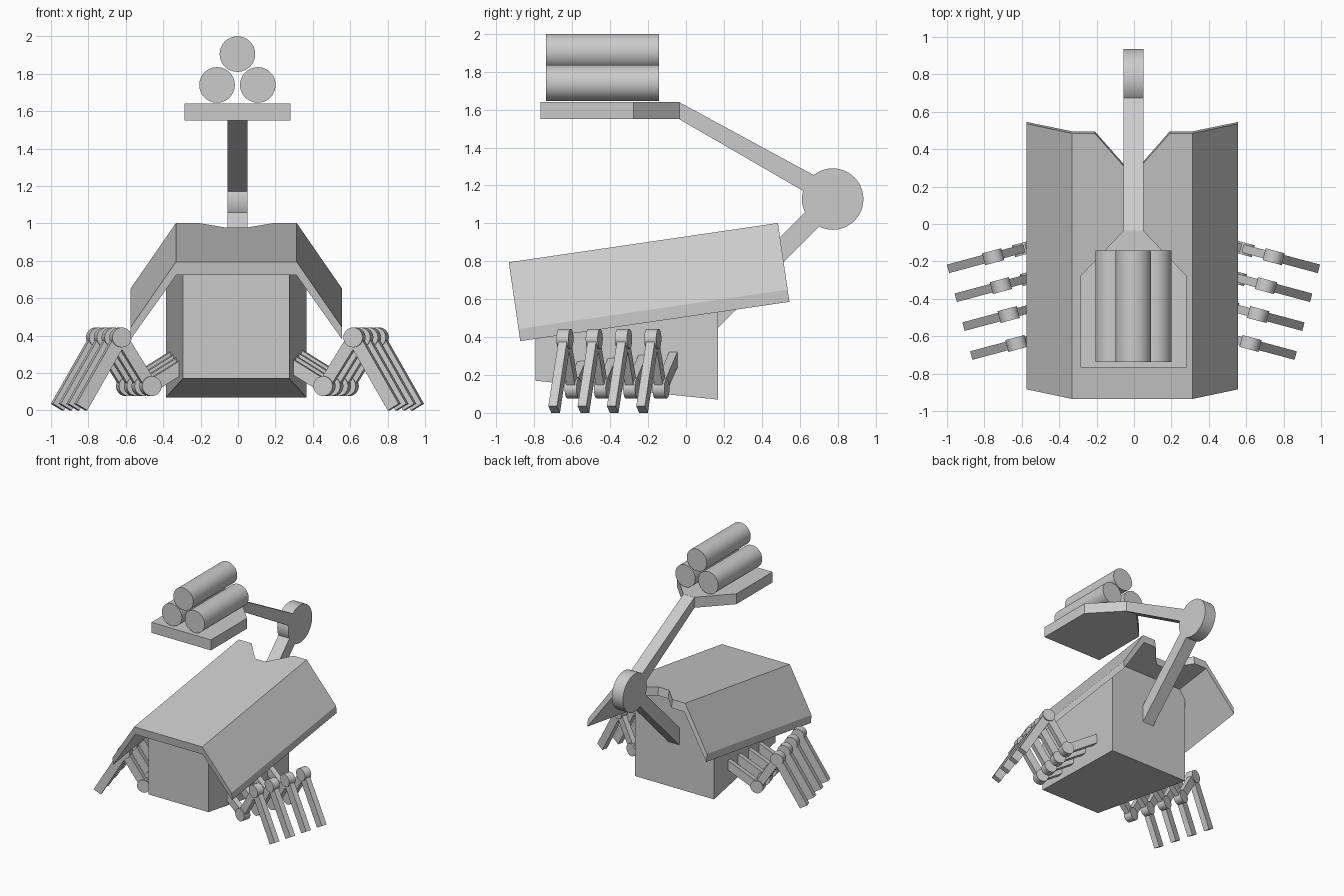
import bpy, bmesh, math
from mathutils import Matrix, Vector

if "Cube" in bpy.data.objects:
    bpy.data.objects.remove(bpy.data.objects["Cube"])


def make_object(name, bm, loc=(0, 0, 0)):
    bmesh.ops.recalc_face_normals(bm, faces=bm.faces)
    me = bpy.data.meshes.new(name)
    bm.to_mesh(me)
    bm.free()
    ob = bpy.data.objects.new(name, me)
    ob.location = loc
    bpy.context.collection.objects.link(ob)
    return ob


def prism(name, pts, depth, mat=Matrix(), loc=(0, 0, 0)):
    """Profile in local (y, z), extruded along local x, then placed by mat."""
    bm = bmesh.new()
    a, b = ([bm.verts.new(mat @ Vector((x, p, q))) for p, q in pts]
            for x in (-depth / 2, depth / 2))
    bm.faces.new(a)
    bm.faces.new(b)
    n = len(pts)
    for i in range(n):
        j = (i + 1) % n
        bm.faces.new((a[i], a[j], b[j], b[i]))
    return make_object(name, bm, loc)


def circle(cy, cz, r, n=32):
    return [(cy + r * math.cos(2 * math.pi * i / n),
             cz + r * math.sin(2 * math.pi * i / n)) for i in range(n)]


def beam(p, q, t):
    p, q = Vector(p), Vector(q)
    d = (q - p).normalized() * t / 2
    s = Vector((-d.y, d.x))
    return [p + s, q + s, q - s, p - s]


def select(ob):
    bpy.ops.object.select_all(action='DESELECT')
    ob.select_set(True)
    bpy.context.view_layer.objects.active = ob


def smooth(ob):
    select(ob)
    bpy.ops.object.shade_smooth_by_angle(angle=math.radians(35))


CX = -0.003
ACROSS = Matrix.Rotation(math.radians(-90), 4, 'Z')              # profile in x, z
FLAT = Matrix(((0, 1, 0, 0), (0, 0, 1, 0), (1, 0, 0, 0), (0, 0, 0, 1)))  # profile in x, y

# Body: wedge narrowing to the front, top tucked into the shell
bm = bmesh.new()
for s in (-1, 1):
    for x, y, z in ((.285, -.795, .17), (.285, -.795, .76), (.375, .17, .07),
                    (.375, .17, .81), (.30, .17, .91)):
        bm.verts.new((s * x, y, z))
bmesh.ops.convex_hull(bm, input=bm.verts)
bmesh.ops.dissolve_limit(bm, angle_limit=0.01, verts=bm.verts, edges=bm.edges)
make_object("body", bm, (-.01, 0, 0))

# Shell: folded sheet, tilted up to the rear, with a notch for the arm
tilt = Matrix.Translation((-.009, -.225, .898)) @ Matrix.Rotation(math.radians(8.3), 4, 'X')
half = [(.323, 0), (.566, -.355), (.566, -.42), (.32, -.07)]
shell = prism("shell", half + [(-x, z) for x, z in reversed(half)], 1.435, tilt @ ACROSS)
notch = prism("notch_cutter", [(.05, .545), (.272, .80), (-.272, .80), (-.05, .545)],
              .5, tilt @ FLAT)
notch.hide_render = True
mod = shell.modifiers.new("notch", 'BOOLEAN')
mod.operation, mod.object, mod.solver = 'DIFFERENCE', notch, 'EXACT'
select(shell)
bpy.ops.object.modifier_apply(modifier="notch")
bpy.data.objects.remove(notch)

# Rear arm: lower beam, round elbow, upper beam
prism("lower_arm", beam((.12, .475), (.775, 1.13), .106), .105, loc=(CX, 0, 0))
smooth(prism("arm_elbow", circle(.774, 1.128, .162, 48), .1052, loc=(CX, 0, 0)))
prism("upper_arm", [(-.037, 1.64), (.70, 1.24), (.66, 1.147), (-.037, 1.55)],
      .105, loc=(CX, 0, 0))

# Tray with tapered rear
tray = [(.283, -.767), (.283, -.277), (.0525, -.035)]
prism("tray", tray + [(-x, y) for x, y in reversed(tray)], .09,
      Matrix.Translation((CX, 0, 1.595)) @ FLAT)

# Stacked tubes
for i, (x, z) in enumerate(((-.109, 1.74), (.109, 1.74), (0, 1.905))):
    smooth(prism(f"tube_{i + 1}", circle(x, z, .095, 48), .597,
                 Matrix.Translation((CX, -.44, 0)) @ ACROSS))

# Legs: four mirrored pairs in a row swept by 15 degrees
A = math.radians(15)
ANKLE, KNEE = (-.166, .13), (0, .39)
for i in range(4):
    mat = (Matrix.Translation((.75 - .16 * i * math.sin(A), -.175 - .16 * i * math.cos(A), 0))
           @ Matrix.Rotation(math.radians(-105), 4, 'Z'))
    parts = [("hip", beam((-.436, .292), ANKLE, .07), .045),
             ("lower_joint", circle(*ANKLE, .053), .065),
             ("thigh", beam(ANKLE, KNEE, .065), .045),
             ("knee", circle(*KNEE, .053), .065),
             ("shin", beam(KNEE, (.22, .0175), .07), .047)]
    for part, pts, width in parts:
        ob = prism(f"leg_pair_{i + 1}_{part}", pts, width, mat, (CX, 0, 0))
        ob.modifiers.new("mirror", 'MIRROR').use_mirror_merge = False
        if len(pts) > 4:
            smooth(ob)
